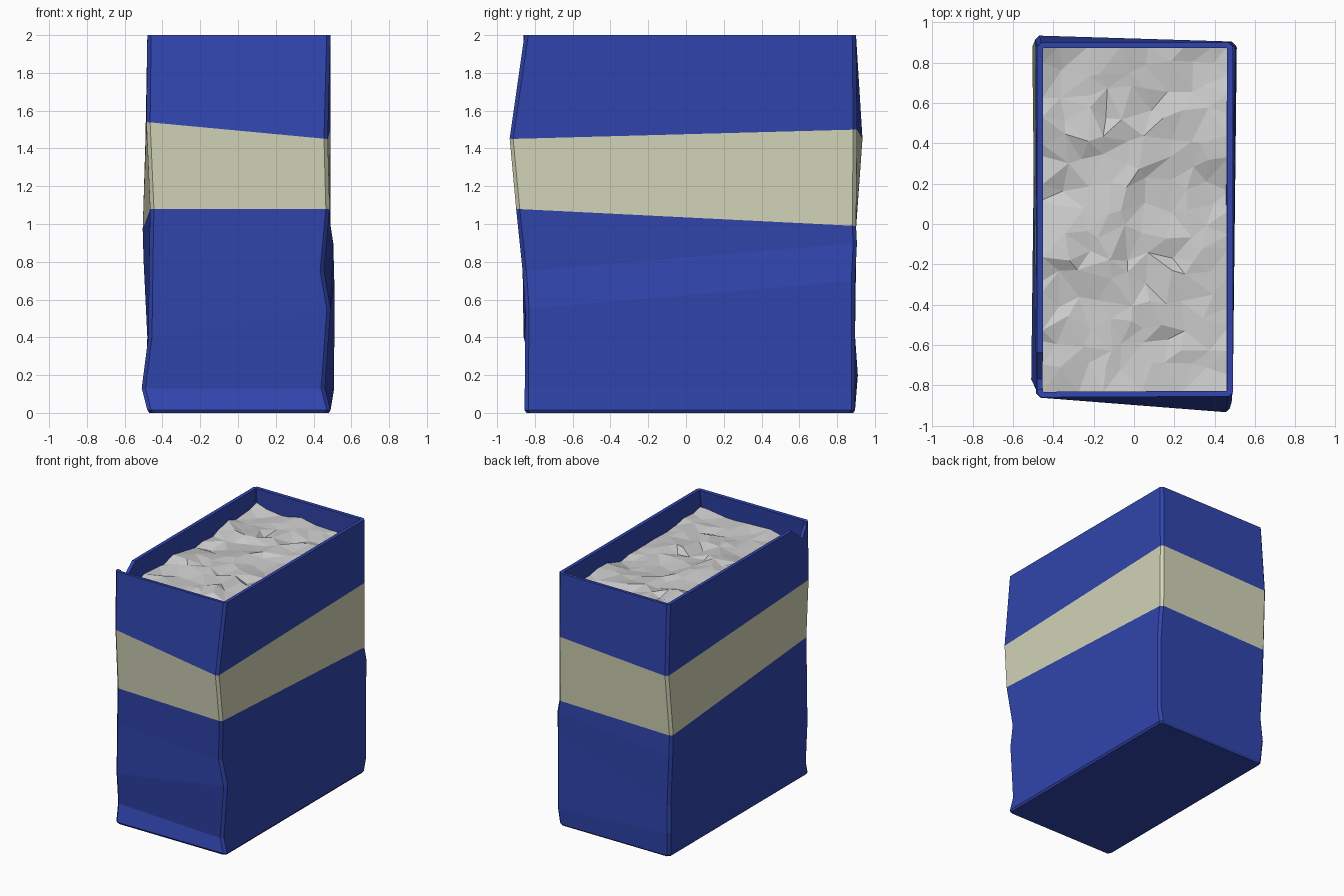
import bpy, bmesh, random
from mathutils import Vector, noise

if "Cube" in bpy.data.objects:
    bpy.data.objects.remove(bpy.data.objects["Cube"])

random.seed(4)


def material(name, rgb):
    m = bpy.data.materials.new(name)
    m.diffuse_color = (*rgb, 1)
    m.use_nodes = True
    m.node_tree.nodes["Principled BSDF"].inputs["Base Color"].default_value = m.diffuse_color
    return m


def add_object(name, bm):
    me = bpy.data.meshes.new(name)
    bm.to_mesh(me)
    bm.free()
    ob = bpy.data.objects.new(name, me)
    bpy.context.collection.objects.link(ob)
    return ob


# Creased bag: corners front-left, front-right, back-right, back-left per level
LEVELS = [
    [(-.47, -.845, 0), (.48, -.845, 0), (.48, .885, 0), (-.47, .885, 0)],
    [(-.48, -.855, .015), (.49, -.855, .015), (.49, .895, .015), (-.48, .895, .015)],
    [(-.51, -.79, .13), (.46, -.855, .13), (.51, .895, .13), (-.49, .91, .2)],
    [(-.475, -.86, .4), (.49, -.85, .55), (.51, .895, .7), (-.48, .895, .4)],
    [(-.47, -.86, .8), (.455, -.865, .75), (.505, .905, .9), (-.5, .9, .8)],
    [(-.465, -.86, 1.08), (.485, -.9, 1.08), (.49, .9, .99), (-.505, .9, .97)],
    [(-.485, -.86, 1.54), (.475, -.935, 1.45), (.49, .905, 1.5), (-.49, .935, 1.45)],
    [(-.48, -.86, 2), (.49, -.855, 2), (.49, .9, 2), (-.48, .9, 2)],
]
BAND = 5          # the pale stripe sits between levels 5 and 6
CHAMFER = .02


def chamfered_ring(bm, corners):
    ring = []
    for i, c in enumerate(corners):
        c = Vector(c)
        for other in (corners[i - 1], corners[(i + 1) % 4]):
            ring.append(bm.verts.new(c + (Vector(other) - c).normalized() * CHAMFER))
    return ring


bm = bmesh.new()
rings = [chamfered_ring(bm, level) for level in LEVELS]
bm.faces.new(rings[0][::-1])
for k, (a, b) in enumerate(zip(rings, rings[1:])):
    for i in range(8):
        j = (i + 1) % 8
        f = bm.faces.new((a[i], a[j], b[j], b[i]))
        f.material_index = int(k == BAND)
bag = add_object("bag", bm)
bag.data.materials.append(material("blue", (.03, .06, .42)))
bag.data.materials.append(material("cream", (.64, .65, .47)))
wall = bag.modifiers.new("wall", 'SOLIDIFY')
wall.thickness = .03
wall.offset = -1

# Small tear in the rim of the left wall
bm = bmesh.new()
profile = [(-.60, 2.03), (-.82, 2.03), (-.82, 1.97), (-.77, 1.89)]
tri = bm.faces.new([bm.verts.new((-.6, y, z)) for y, z in profile])
ext = bmesh.ops.extrude_face_region(bm, geom=[tri])
bmesh.ops.translate(bm, vec=(.2, 0, 0),
                    verts=[v for v in ext["geom"] if isinstance(v, bmesh.types.BMVert)])
bmesh.ops.recalc_face_normals(bm, faces=bm.faces)
cutter = add_object("tear_cutter", bm)
cutter.hide_render = True
tear = bag.modifiers.new("tear", 'BOOLEAN')
tear.operation = 'DIFFERENCE'
tear.solver = 'EXACT'
tear.object = cutter
bpy.context.view_layer.objects.active = bag
for name in ("wall", "tear"):
    bpy.ops.object.modifier_apply(modifier=name)
bpy.data.objects.remove(cutter)

# Lumpy low-poly filling
NX, NY = 9, 15
bm = bmesh.new()
grid = []
for j in range(NY + 1):
    row = []
    for i in range(NX + 1):
        x, y = -.455 + .925 * i / NX, -.835 + 1.72 * j / NY
        if 0 < i < NX:
            x += random.uniform(-.035, .035)
        if 0 < j < NY:
            y += random.uniform(-.04, .04)
        z = 1.84 + .05 * noise.noise((x * 3, y * 3, 1)) + random.uniform(-.018, .018)
        row.append(bm.verts.new((x, y, z)))
    grid.append(row)
for j in range(NY):
    for i in range(NX):
        bm.faces.new((grid[j][i], grid[j][i + 1], grid[j + 1][i + 1], grid[j + 1][i]))
bmesh.ops.triangulate(bm, faces=bm.faces)
add_object("filling", bm)
